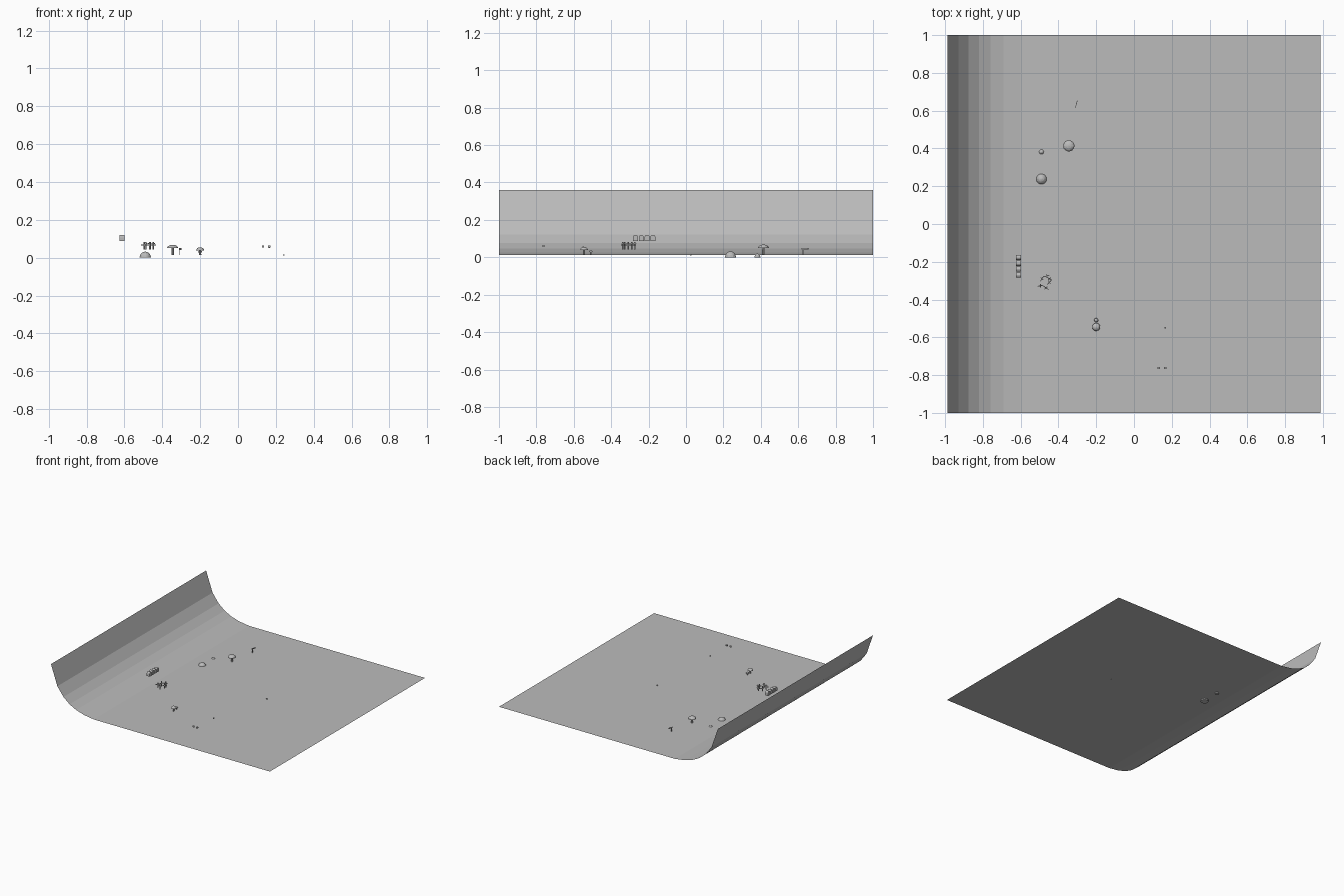
import bpy, bmesh, math
from mathutils import Matrix, Vector

if "Cube" in bpy.data.objects:
    bpy.data.objects.remove(bpy.data.objects["Cube"])

grey = bpy.data.materials.new("neutral_grey")
grey.diffuse_color = (0.5, 0.5, 0.5, 1)
grey.use_nodes = True
grey.node_tree.nodes["Principled BSDF"].inputs["Base Color"].default_value = grey.diffuse_color


def finish(name, bm):
    me = bpy.data.meshes.new(name)
    bm.to_mesh(me)
    bm.free()
    me.materials.append(grey)
    ob = bpy.data.objects.new(name, me)
    bpy.context.collection.objects.link(ob)
    return ob


def add_box(bm, c, s, turn=0.0):
    m = Matrix.Translation(c) @ Matrix.Rotation(turn, 4, 'Z') @ Matrix.Diagonal((*s, 1))
    bmesh.ops.create_cube(bm, size=1, matrix=m)


def add_lathe(bm, x, y, profile, n=14):
    """Spin an (r, z) profile into a solid of n sides."""
    rings = []
    for r, z in profile:
        rings.append([bm.verts.new((x + r * math.cos(2 * math.pi * i / n),
                                    y + r * math.sin(2 * math.pi * i / n), z)) for i in range(n)])
    for a, b in zip(rings, rings[1:]):
        for i in range(n):
            j = (i + 1) % n
            bm.faces.new((a[i], a[j], b[j], b[i]))
    bm.faces.new(rings[0][::-1])
    bm.faces.new(rings[-1])


def dome(r, z0, h, steps=4):
    return [(r * math.cos(t), z0 + h * math.sin(t))
            for t in [i * math.pi / 2 / (steps + 0.3) for i in range(steps + 1)]]


# Ground sheet sweeping up along the left edge
bm = bmesh.new()
prof = [(-.988, .36), (-.93, .195), (-.875, .122), (-.82, .077), (-.76, .046),
        (-.69, .025), (-.6, .012), (.988, .012)]
rows = [[bm.verts.new((x, y, z)) for y in (-1, 1)] for x, z in prof]
for a, b in zip(rows, rows[1:]):
    bm.faces.new((a[0], b[0], b[1], a[1]))
finish("ground_sheet", bm)

# Mushrooms: x, y, cap radius, cap base, cap height, stem radius, stem foot
for i, (x, y, r, z, h, sr, foot) in enumerate([
        (-.345, .414, .03, .05, .018, .007, .014),
        (-.2, -.545, .021, .039, .016, .006, .014),
        (-.2, -.509, .011, .028, .01, .004, .014)]):
    bm = bmesh.new()
    add_lathe(bm, x, y, dome(r, z, h))
    add_lathe(bm, x, y, [(sr, foot), (sr * .85, z + h * .3)], 8)
    finish("mushroom_%d" % i, bm)

# Low domes set into the ground
for i, (x, y, r, h) in enumerate([(-.49, .238, .03, .032), (-.49, .382, .016, .02)]):
    bm = bmesh.new()
    add_lathe(bm, x, y, dome(r, 0, h))
    finish("mound_%d" % i, bm)

# Row of four small arch-topped blocks
for i in range(4):
    bm = bmesh.new()
    y0 = -.27 + i * .031
    pts = [(-.0135, .087), (.0135, .087)] + [
        (.0135 * math.cos(t), .107 + .0135 * math.sin(t))
        for t in [k * math.pi / 6 for k in range(7)]]
    f = bm.faces.new([bm.verts.new((-.626, y0 + a, z)) for a, z in pts])
    ext = bmesh.ops.extrude_face_region(bm, geom=[f])
    bmesh.ops.translate(bm, vec=(.027, 0, 0),
                        verts=[v for v in ext['geom'] if isinstance(v, bmesh.types.BMVert)])
    bmesh.ops.recalc_face_normals(bm, faces=bm.faces)
    finish("arched_block_%d" % i, bm)

# Cluster of twiggy plants
for i, (x, y, turn) in enumerate([(-.462, -.275, .3), (-.487, -.29, 1.0), (-.447, -.29, -.5),
                                  (-.495, -.327, .2), (-.448, -.308, .8), (-.466, -.338, -.6)]):
    bm = bmesh.new()
    add_box(bm, (x, y, .062), (.006, .006, .04), turn)
    add_box(bm, (x, y, .066), (.032, .004, .005), turn)
    add_box(bm, (x, y, .075), (.02, .004, .004), turn + 1.3)
    finish("twig_plant_%d" % i, bm)

# Thin sign on a post
bm = bmesh.new()
turn = math.radians(75)
add_box(bm, (-.305, .635, .046), (.038, .003, .009), turn)
add_box(bm, (-.308, .625, .029), (.005, .003, .03), turn)
finish("sign", bm)

# Small loose blocks
for i, (x, y, z, s) in enumerate([(.132, -.762, .06, .013), (.165, -.762, .06, .013),
                                  (.165, -.55, .055, .009), (.242, .025, .014, .009)]):
    bm = bmesh.new()
    add_box(bm, (x, y, z), (s, s * .8, s * .8))
    finish("pebble_%d" % i, bm)
